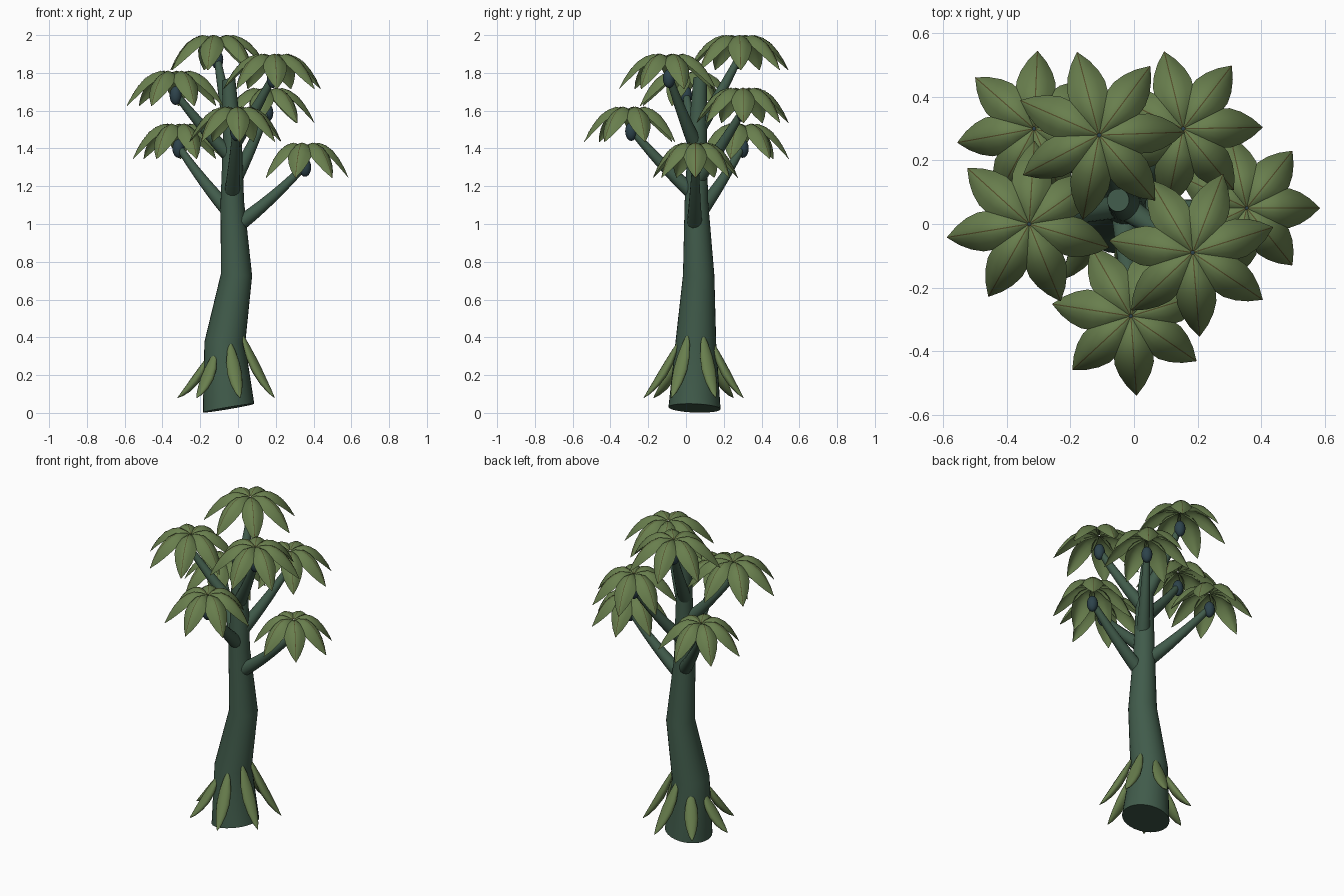
import bpy, math
from mathutils import Vector, Matrix

cube = bpy.data.objects.get("Cube")
if cube:
    bpy.data.objects.remove(cube)


def material(name, rgb):
    m = bpy.data.materials.new(name)
    m.use_nodes = True
    m.diffuse_color = (*rgb, 1)
    m.node_tree.nodes["Principled BSDF"].inputs["Base Color"].default_value = (*rgb, 1)
    return m


BARK = material("dark green bark", (0.052, 0.105, 0.07))
LEAF = material("leaf green", (0.14, 0.21, 0.075))
VEIN = material("vein brown", (0.085, 0.07, 0.022))
NUT = material("fruit blue", (0.026, 0.055, 0.07))


def build(name, verts, faces, mat, angle=50):
    mesh = bpy.data.meshes.new(name)
    mesh.from_pydata(verts, [], faces)
    mesh.materials.append(mat)
    obj = bpy.data.objects.new(name, mesh)
    bpy.context.collection.objects.link(obj)
    bpy.ops.object.select_all(action="DESELECT")
    obj.select_set(True)
    bpy.context.view_layer.objects.active = obj
    bpy.ops.object.shade_smooth_by_angle(angle=math.radians(angle))
    return obj


def grid_faces(rows, cols, wrap=False, start=0):
    faces = []
    for i in range(rows - 1):
        for j in range(cols if wrap else cols - 1):
            k = (j + 1) % cols
            a, b = start + i * cols, start + (i + 1) * cols
            faces.append((a + j, a + k, b + k, b + j))
    return faces


def tube(name, rings, mat, sides=20, flat=1.0, side_axis=None):
    """Skin elliptical rings given as (centre, radius, direction)."""
    verts = []
    for centre, radius, direction in rings:
        d = Vector(direction).normalized()
        u = Vector(side_axis or (0, 1, 0))
        u = (u - d * u.dot(d)).normalized()
        v = d.cross(u)
        for j in range(sides):
            a = math.tau * j / sides
            verts.append(Vector(centre) + radius * (u * math.cos(a) + v * math.sin(a) * flat))
    faces = grid_faces(len(rings), sides, True)
    faces.append(tuple(reversed(range(sides))))
    faces.append(tuple(range(len(verts) - sides, len(verts))))
    return build(name, verts, faces, mat)


def polar(angle, r, z):
    return Vector((r * math.cos(angle), r * math.sin(angle), z))


# Crooked trunk
tube("trunk", [
    ((-0.05, 0.045, 0.025), 0.138, (-0.17, 0.04, 1)),
    ((-0.07, 0.052, 0.37), 0.108, (0.06, 0.03, 1)),
    ((-0.008, 0.067, 0.73), 0.083, (0.06, 0, 1)),
    ((-0.03, 0.055, 1.12), 0.062, (-0.03, -0.02, 1)),
    ((-0.03, 0.06, 1.45), 0.05, (-0.03, 0.02, 1)),
    ((-0.05, 0.075, 1.77), 0.036, (-0.3, 0.05, 1))], BARK, 28)

# Leaf outline: fraction of length, half width, height
OUTLINE = [(0.02, 0.004, -0.022), (0.15, 0.028, -0.008), (0.32, 0.05, 0),
           (0.48, 0.062, -0.014), (0.64, 0.062, -0.042), (0.78, 0.05, -0.084),
           (0.9, 0.03, -0.132), (1.0, 0.0015, -0.185)]
ACROSS = [-1, -0.6, -0.25, 0, 0.25, 0.6, 1]


def crown(label, centre, length, phase):
    """Seven arched leaves with a thin vein along each."""
    leaf_v, leaf_f, vein_v, vein_f = [], [], [], []
    for n in range(7):
        turn = Matrix.Translation(centre) @ Matrix.Rotation(
            math.radians(phase) + math.tau * n / 7, 4, "Z")
        leaf_f += grid_faces(len(OUTLINE), len(ACROSS), start=len(leaf_v))
        vein_f += grid_faces(len(OUTLINE), 2, start=len(vein_v))
        for t, w, z in OUTLINE:
            for s in ACROSS:
                droop = 0.6 * w * s * s
                leaf_v.append(turn @ Vector((t * length - droop * t * 0.5, -s * w, z - droop)))
            for s in (1, -1):
                vein_v.append(turn @ Vector((t * length, s * 0.0017, z + 0.0015)))
    build(label + "_leaves", leaf_v, leaf_f, LEAF, 80)
    build(label + "_veins", vein_v, vein_f, VEIN, 80)


# Crown centre, leaf length, leaf phase, branch root
CROWNS = [
    ((0.355, 0.05, 1.43), 0.23, 0, (0.02, 0.045, 1.01)),
    ((-0.315, 0.3, 1.53), 0.245, 36, (-0.05, 0.08, 1.07)),
    ((-0.01, -0.29, 1.62), 0.25, 17, (-0.03, 0.02, 1.18)),
    ((0.155, 0.3, 1.72), 0.25, 1, (-0.01, 0.07, 1.25)),
    ((-0.33, 0, 1.81), 0.262, 35, (-0.03, 0.06, 1.35)),
    ((0.185, -0.09, 1.9), 0.265, 17.5, (-0.025, 0.05, 1.42)),
    ((-0.11, 0.28, 2.0), 0.27, 2, (-0.04, 0.07, 1.51))]

for i, (centre, length, phase, root) in enumerate(CROWNS, 1):
    centre, root = Vector(centre), Vector(root)
    crown(f"crown_{i}", centre, length, phase)

    # Branch rising in a gentle curve to the fruit
    end = centre - Vector((0, 0, 0.12))
    bend = (root + end) / 2 - Vector((0, 0, 0.025))
    path = []
    for k in range(7):
        t = k / 6
        p = root * (1 - t) ** 2 + bend * 2 * t * (1 - t) + end * t * t
        path.append((p, 0.04 - 0.022 * t, (bend - root) * (1 - t) + (end - bend) * t))
    tube(f"branch_{i}", path, BARK, 14, side_axis=(0.3, 0.2, 1))

    # Egg-shaped fruit under the crown
    bpy.ops.mesh.primitive_uv_sphere_add(segments=16, ring_count=10, radius=1,
                                         location=centre - Vector((0, 0, 0.13)))
    fruit = bpy.context.object
    fruit.name = f"fruit_{i}"
    fruit.scale = (0.032, 0.032, 0.05)
    fruit.data.materials.append(NUT)
    bpy.ops.object.shade_smooth()

# Thick pointed leaves flaring round the foot of the trunk
HORN = [(0, 0.005), (0.12, 0.022), (0.3, 0.036), (0.5, 0.04),
        (0.7, 0.032), (0.88, 0.018), (1, 0.002)]
for n in range(7):
    a = math.pi + math.tau * n / 7
    top = Vector((-0.062, 0.05, 0.36 + 0.06 * math.cos(a))) + polar(a, 0.095, 0)
    tip = Vector((-0.05, 0.04, 0.08)) + polar(a, 0.27, 0)
    knee = top.lerp(tip, 0.5) + polar(a, -0.02, -0.04)
    rings = []
    for t, r in HORN:
        p = top * (1 - t) ** 2 + knee * 2 * t * (1 - t) + tip * t * t
        rings.append((p, r, (knee - top) * (1 - t) + (tip - knee) * t))
    tube(f"foot_leaf_{n + 1}", rings, LEAF, 12, 0.6, polar(a + math.pi / 2, 1, 0))
